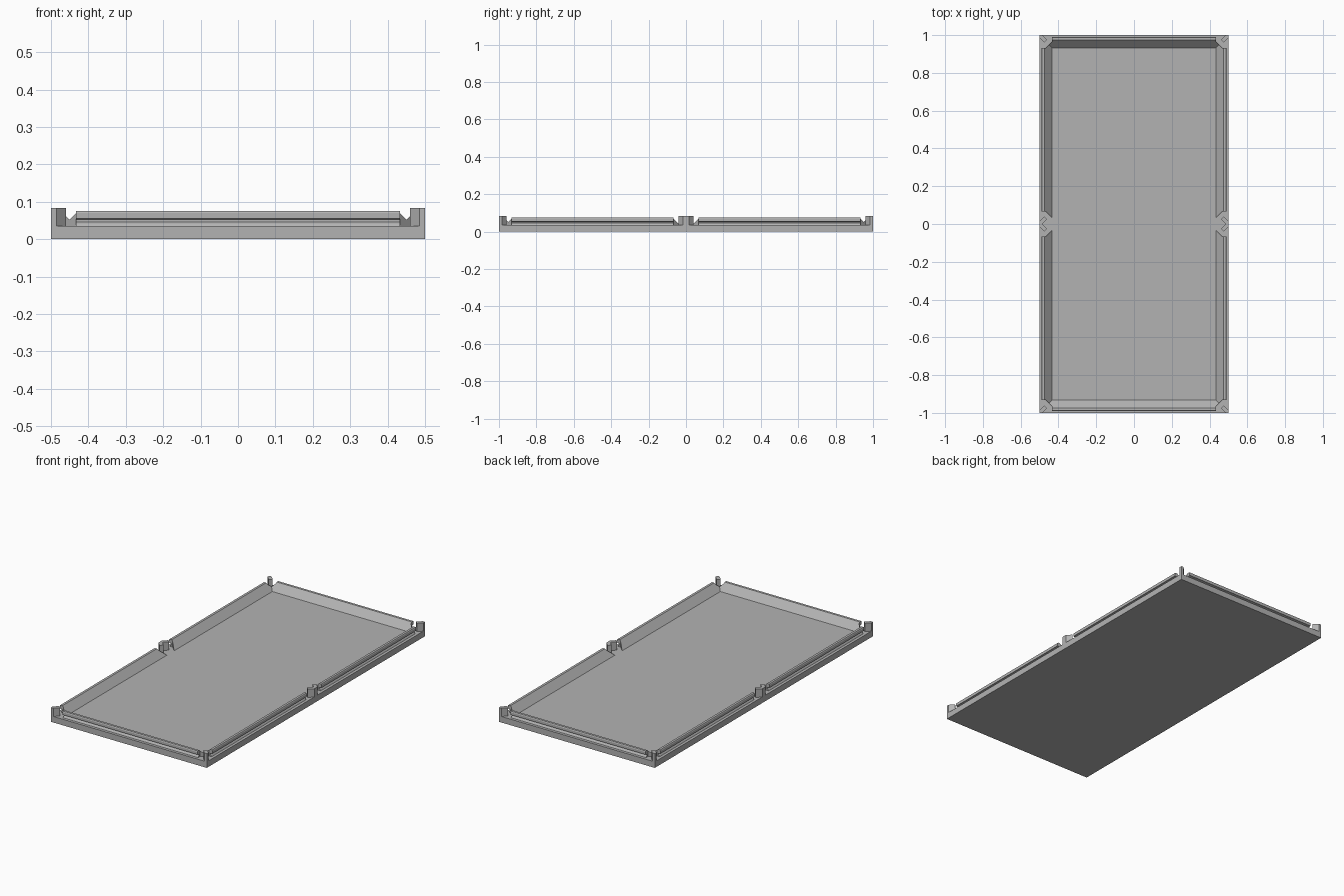
import bpy, bmesh

cube = bpy.data.objects.get("Cube")
if cube:
    bpy.data.objects.remove(cube)

GREY = (0.45, 0.45, 0.45, 1)
mat = bpy.data.materials.new("plain grey")
mat.use_nodes = True
mat.diffuse_color = GREY
mat.node_tree.nodes["Principled BSDF"].inputs["Base Color"].default_value = GREY

FLOOR, RAIL_TOP, POST_TOP = 0.035, 0.075, 0.083


def finish(name, bm, mirror=(False, False)):
    bmesh.ops.recalc_face_normals(bm, faces=bm.faces)
    mesh = bpy.data.meshes.new(name)
    bm.to_mesh(mesh)
    bm.free()
    mesh.materials.append(mat)
    ob = bpy.data.objects.new(name, mesh)
    bpy.context.collection.objects.link(ob)
    if any(mirror):
        mod = ob.modifiers.new("Mirror", "MIRROR")
        mod.use_axis = (*mirror, False)
        mod.use_mirror_merge = False
        # pivot is the world origin
    return ob


def prism(name, outline, low, high, mirror=(False, False)):
    bm = bmesh.new()
    face = bm.faces.new([bm.verts.new((x, y, low)) for x, y in outline])
    ext = bmesh.ops.extrude_face_region(bm, geom=[face], use_keep_orig=True)
    for v in ext["geom"]:
        if isinstance(v, bmesh.types.BMVert):
            v.co.z = high
    return finish(name, bm, mirror)


# Rail section as (inset from the edge, height); the first and fifth-last
# points lie on the crease where the square end turns diagonal
BEND = 0.033
OUTER = [(BEND, FLOOR), (0.016, FLOOR), (0.02, 0.041), (0.026, 0.046),
         (0.026, 0.052), (0.01, 0.055), (0.01, 0.07), (0.013, RAIL_TOP),
         (0.027, RAIL_TOP), (BEND, 0.069)]
SECTION = OUTER + [(0.067, FLOOR)]


def rail(name, along_y, mirror):
    bm = bmesh.new()
    rings = []
    for far in (False, True):
        ring = []
        for u, z in SECTION:
            t = 0.1 - max(u, BEND)
            t = 1 - t if far else t
            x, y = (u, t) if along_y else (t, u)
            ring.append(bm.verts.new((x - 0.5, y - 1, z)))
        rings.append(ring)
        # square outer end and diagonal inner end
        bm.faces.new(ring[:len(OUTER)])
        bm.faces.new([ring[0], ring[len(OUTER) - 1], ring[-1]])
    a, b = rings
    for i in range(len(a)):
        j = (i + 1) % len(a)
        bm.faces.new([a[i], a[j], b[j], b[i]])
    return finish(name, bm, mirror)


# Base slab
prism("base_slab", [(-0.5, -1), (0.5, -1), (0.5, 1), (-0.5, 1)], 0, FLOOR)

# Sloped rails with a grooved outer side
rail("side_rails", True, (True, True))
rail("end_rails", False, (False, True))

# Diagonal posts at the corners and in pairs at mid-length
POST = [(0, 0), (0.015, 0), (0.04, 0.025), (0.025, 0.04), (0, 0.015)]
prism("corner_posts", [(u - 0.5, v - 1) for u, v in POST],
      FLOOR, POST_TOP, (True, True))
prism("middle_posts", [(u - 0.5, -v) for u, v in POST],
      FLOOR, POST_TOP, (True, True))
